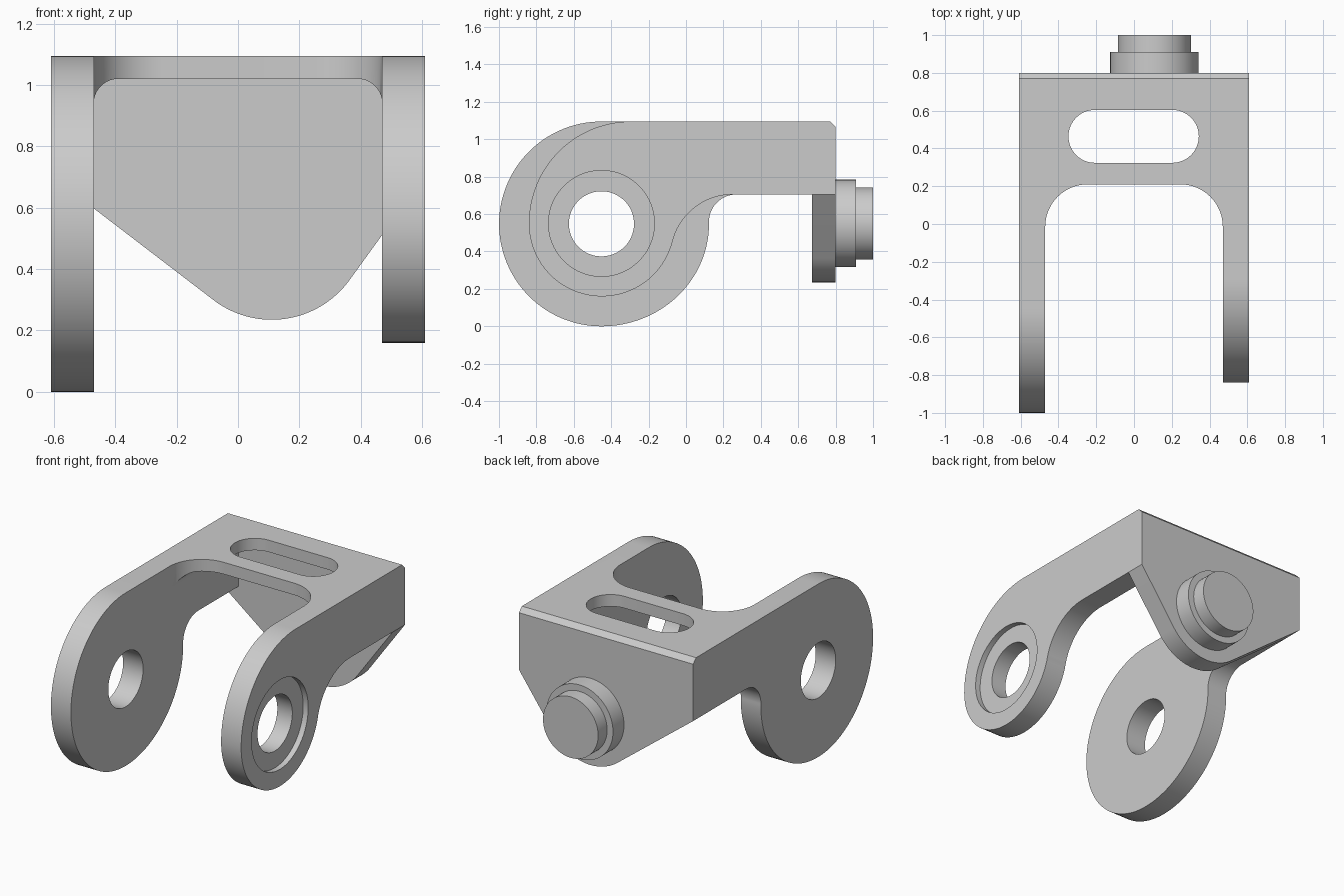
import bpy, bmesh
from math import sin, cos, radians

if "Cube" in bpy.data.objects:
    bpy.data.objects.remove(bpy.data.objects["Cube"])


def arc(cx, cy, r, a0, a1, n=24, ry=None):
    """Points along an arc (degrees); ry gives an elliptical arc."""
    ry = r if ry is None else ry
    angles = [radians(a0 + (a1 - a0) * i / n) for i in range(n + 1)]
    return [(cx + r * cos(a), cy + ry * sin(a)) for a in angles]


def prism(name, pts, axis, lo, hi):
    """Extrude a closed outline along an axis from lo to hi."""
    clean = []
    for p in pts:
        if not clean or abs(p[0] - clean[-1][0]) + abs(p[1] - clean[-1][1]) > 1e-4:
            clean.append(p)
    place = {'x': lambda p, d: (d, p[0], p[1]),
             'y': lambda p, d: (p[0], d, p[1]),
             'z': lambda p, d: (p[0], p[1], d)}[axis]
    bm = bmesh.new()
    a = [bm.verts.new(place(p, lo)) for p in clean]
    b = [bm.verts.new(place(p, hi)) for p in clean]
    bm.faces.new(a)
    bm.faces.new(b)
    n = len(clean)
    for i in range(n):
        j = (i + 1) % n
        bm.faces.new((a[i], a[j], b[j], b[i]))
    bmesh.ops.recalc_face_normals(bm, faces=bm.faces)
    mesh = bpy.data.meshes.new(name)
    bm.to_mesh(mesh)
    bm.free()
    obj = bpy.data.objects.new(name, mesh)
    bpy.context.collection.objects.link(obj)
    return obj


def disc(name, cx, cy, r, axis, lo, hi):
    return prism(name, arc(cx, cy, r, 0, 360, 96)[:-1], axis, lo, hi)


def combine(target, other, operation):
    """Apply a boolean and remove the operand."""
    bpy.context.view_layer.objects.active = target
    mod = target.modifiers.new("bool", 'BOOLEAN')
    mod.operation = operation
    mod.solver = 'EXACT'
    mod.object = other
    bpy.ops.object.modifier_apply(modifier=mod.name)
    bpy.data.objects.remove(other, do_unlink=True)


TOP, RAIL, BACK = 1.095, 0.705, 0.80
INNER, OUTER = 0.47, 0.61

# Large left arm
left = [(BACK, RAIL), (BACK, TOP)]
left += arc(-0.452, 0.5475, 0.5475, 90, 270, 64)
left += arc(-0.452, 0.5475, 0.575, 270, 360, 32, ry=0.5475)
left += arc(0.27, 0.5575, 0.1475, 180, 90)
bracket = prism("bracket", left, 'x', -OUTER, -INNER)

# Smaller right arm
right = [(BACK, RAIL), (BACK, TOP)]
right += arc(-0.295, 0.55, 0.545, 90, 180, 32)
right += arc(-0.45, 0.55, 0.39, 180, 345.8, 48)
right += arc(0.25, 0.373, 0.332, 165.8, 90)
right_arm = prism("right_arm", right, 'x', INNER, OUTER)

# Top plate with rounded inner corners, tucked into the arms
f = 0.08
under = arc(INNER - f, 1.02 - f, f, 0, 90, 16)
plate = [(-0.54, TOP), (0.54, TOP), (0.54, 1.02 - f)] + under
plate += [(-x, z) for x, z in reversed(under)] + [(-0.54, 1.02 - f)]
top_plate = prism("top_plate", plate, 'y', -0.015, 0.75)

# Rounded front opening and slot in the top plate
r = 0.225
corner = arc(INNER - r, 0.21 - r, r, 0, 90)
opening = [(-INNER, -0.2), (INNER, -0.2)] + corner
opening += [(-x, y) for x, y in reversed(corner)]
combine(top_plate, prism("opening", opening, 'z', 0.8, 1.3), 'DIFFERENCE')
slot = arc(0.203, 0.464, 0.14, -90, 90, 32) + arc(-0.207, 0.464, 0.14, 90, 270, 32)
combine(top_plate, prism("slot", slot, 'z', 0.8, 1.3), 'DIFFERENCE')

# Back plate tapering to an offset rounded tip
back = [(-OUTER, TOP), (-OUTER, RAIL)]
back += arc(0.11, 0.548, 0.313, 232.6, 323.6, 40)
back += [(OUTER, RAIL), (OUTER, TOP)]
back_plate = prism("back_plate", back, 'y', 0.675, BACK)

# Stepped round boss on the back
collar = disc("collar", 0.108, 0.55, 0.234, 'y', 0.74, 0.91)
pin = disc("pin", 0.108, 0.55, 0.193, 'y', 0.78, 1.0)

for part in (right_arm, top_plate, back_plate, collar, pin):
    combine(bracket, part, 'UNION')

# Pivot holes, outer recess in the right arm, chamfered back edge
cuts = [
    disc("pivot_hole", -0.452, 0.548, 0.174, 'x', -0.8, 0.8),
    disc("recess", -0.452, 0.55, 0.283, 'x', OUTER - 0.035, 0.8),
    prism("chamfer", [(BACK - 0.05, TOP + 0.02), (BACK + 0.02, TOP - 0.05),
                      (BACK + 0.02, TOP + 0.02)], 'x', -0.8, 0.8),
]
for cut in cuts:
    combine(bracket, cut, 'DIFFERENCE')

bpy.ops.object.select_all(action='DESELECT')
bracket.select_set(True)
bpy.context.view_layer.objects.active = bracket
bpy.ops.object.shade_smooth_by_angle(angle=radians(25))
